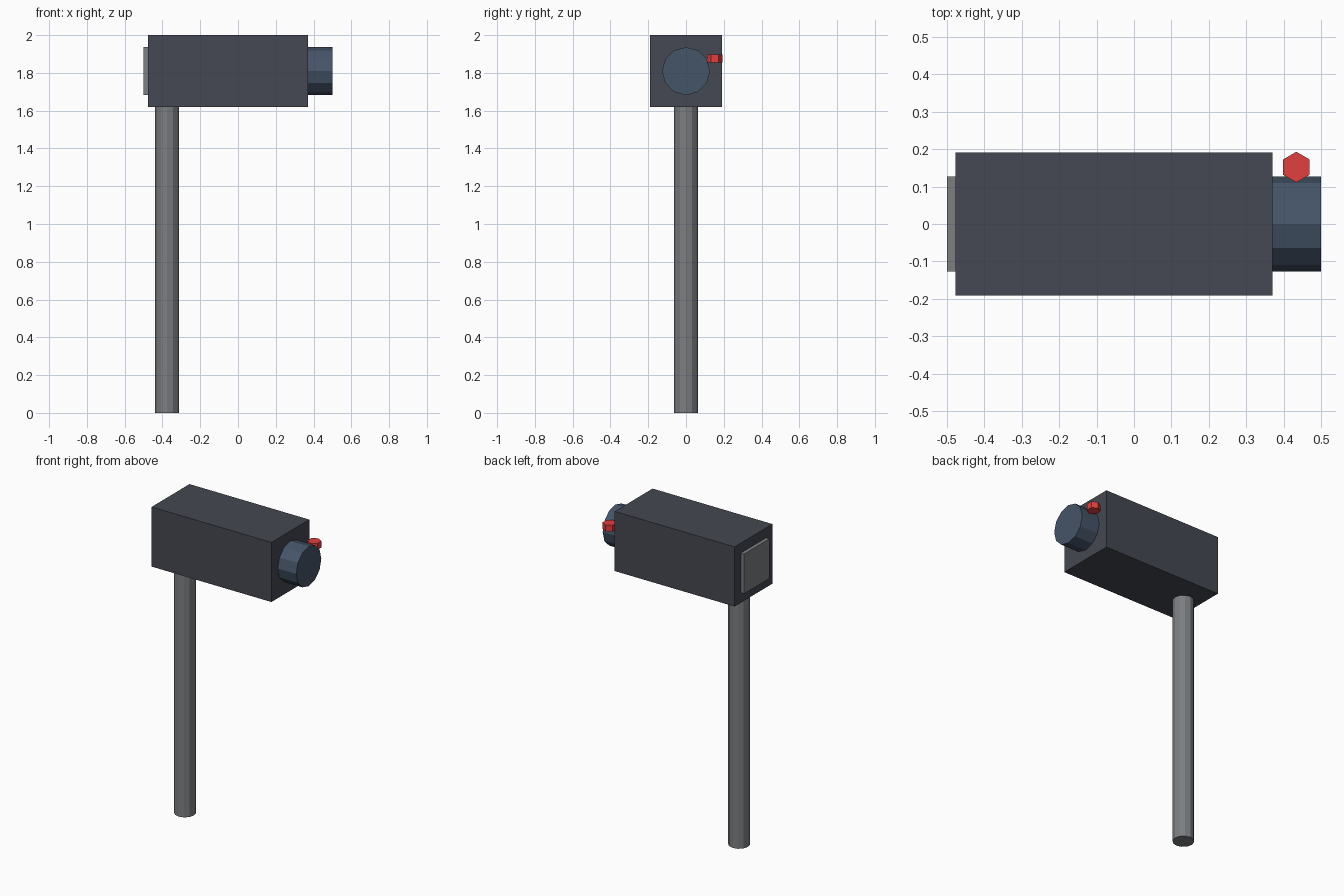
import bpy
from math import pi

if "Cube" in bpy.data.objects:
    bpy.data.objects.remove(bpy.data.objects["Cube"])


def paint(obj, name, rgb):
    mat = bpy.data.materials.get(name) or bpy.data.materials.new(name)
    mat.diffuse_color = (*rgb, 1)
    mat.use_nodes = True
    mat.node_tree.nodes["Principled BSDF"].inputs["Base Color"].default_value = mat.diffuse_color
    obj.data.materials.append(mat)


def box(name, lo, hi):
    centre = [(a + b) / 2 for a, b in zip(lo, hi)]
    bpy.ops.mesh.primitive_cube_add(size=1, location=centre)
    obj = bpy.context.object
    obj.name = name
    obj.scale = [b - a for a, b in zip(lo, hi)]
    bpy.ops.object.transform_apply(location=False, rotation=False, scale=True)
    return obj


def prism(name, sides, radius, depth, centre, rotation=(0, 0, 0)):
    bpy.ops.mesh.primitive_cylinder_add(vertices=sides, radius=radius, depth=depth,
                                        location=centre, rotation=rotation)
    obj = bpy.context.object
    obj.name = name
    return obj


# Camera housing on top of the pole
body = box("camera_body", (-0.477, -0.191, 1.619), (0.37, 0.191, 2.0))
paint(body, "dark_housing", (0.06, 0.065, 0.085))

# Rear cover plate
back = box("rear_panel", (-0.5, -0.127, 1.682), (-0.477, 0.127, 1.936))
paint(back, "grey_metal", (0.2, 0.21, 0.22))

# Support pole
pole = prism("pole", 12, 0.0635, 1.619, (-0.375, 0, 0.8095))
paint(pole, "grey_metal", (0.2, 0.21, 0.22))

# Lens barrel pointing along +x
lens = prism("lens", 12, 0.127, 0.13, (0.435, 0, 1.809), (0, pi / 2, 0))
paint(lens, "lens_blue", (0.06, 0.09, 0.14))

# Red hexagonal indicator light beside the lens
light = prism("indicator_light", 6, 0.041, 0.041, (0.434, 0.152, 1.876))
paint(light, "indicator_red", (0.75, 0.05, 0.05))
